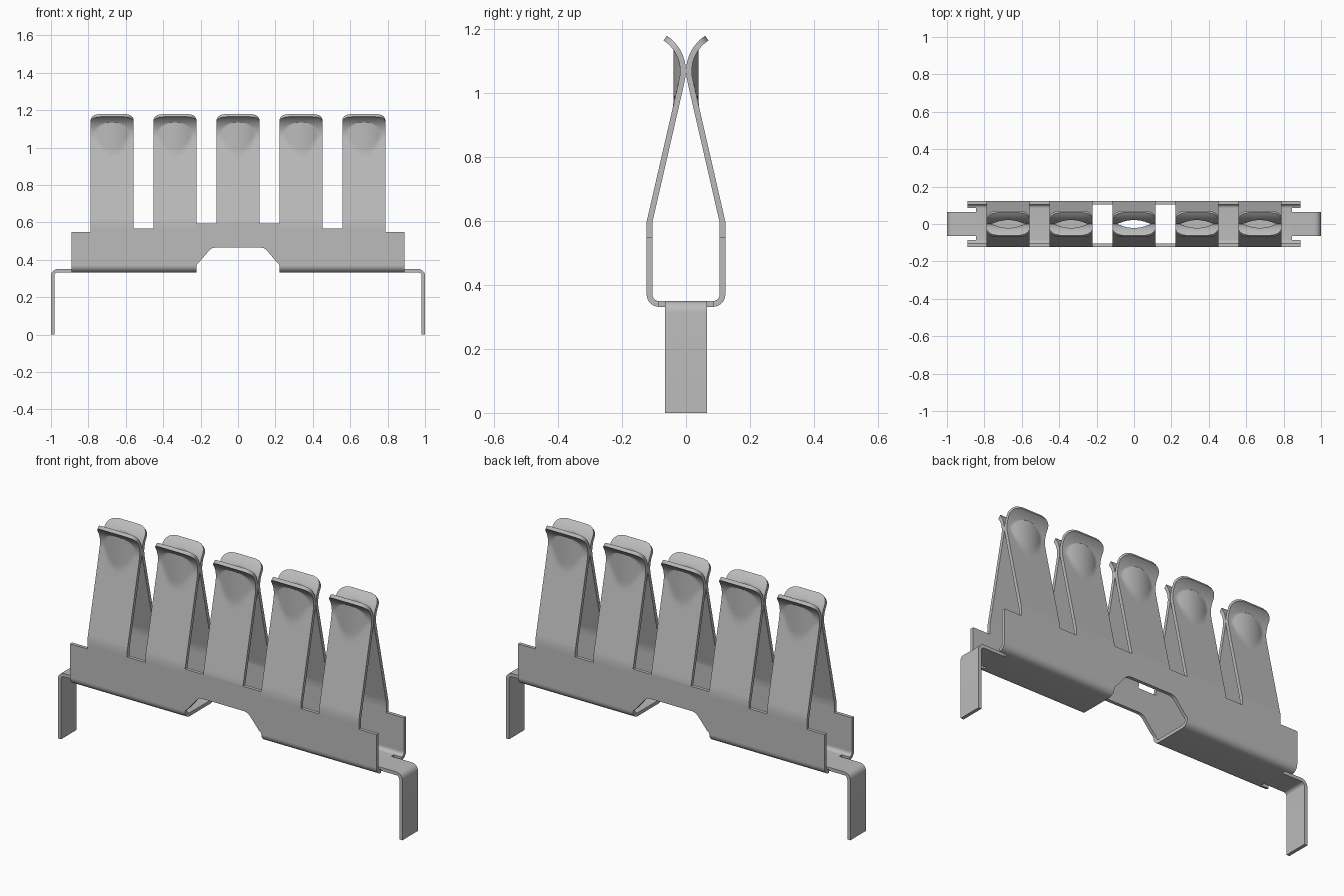
import bpy, bmesh
from math import sin, cos, pi, sqrt, radians

if "Cube" in bpy.data.objects:
    bpy.data.objects.remove(bpy.data.objects["Cube"])

steel = bpy.data.materials.new("grey_steel")
steel.use_nodes = True
GREY = (0.5, 0.5, 0.5, 1)
steel.diffuse_color = GREY
steel.node_tree.nodes["Principled BSDF"].inputs["Base Color"].default_value = GREY

T = 0.018            # sheet thickness
IN = 0.105           # inner face of the walls
FLOOR = 0.35         # top of the floor
BEND = 0.37          # height where the bottom bend meets the wall
HALF = 0.1155        # half width of a finger


def finish(name, bm, mirror="", thicken=False):
    """Turn a bmesh into an object, apply its modifiers and shade it."""
    me = bpy.data.meshes.new(name)
    bm.to_mesh(me)
    bm.free()
    me.materials.append(steel)
    ob = bpy.data.objects.new(name, me)
    bpy.context.collection.objects.link(ob)
    bpy.ops.object.select_all(action="DESELECT")
    ob.select_set(True)
    bpy.context.view_layer.objects.active = ob
    if thicken:
        m = ob.modifiers.new("Solidify", "SOLIDIFY")
        m.thickness, m.offset, m.use_even_offset = T, 1, True
    if mirror:
        m = ob.modifiers.new("Mirror", "MIRROR")
        m.use_axis = ("x" in mirror, "y" in mirror, False)
        m.use_mirror_merge = False
    for m in list(ob.modifiers):
        bpy.ops.object.modifier_apply(modifier=m.name)
    bpy.ops.object.shade_smooth_by_angle(angle=radians(35))
    return ob


def prism(name, pts, axis, a, b, mirror=""):
    """Extrude a flat outline along x (points are y,z) or y (points are x,z)."""
    bm = bmesh.new()
    rings = []
    for k in (a, b):
        rings.append([bm.verts.new((k, p, z) if axis == "x" else (p, k, z)) for p, z in pts])
    n = len(pts)
    bm.faces.new(rings[0])
    bm.faces.new(rings[1])
    for i in range(n):
        j = (i + 1) % n
        bm.faces.new((rings[0][i], rings[0][j], rings[1][j], rings[1][i]))
    bmesh.ops.recalc_face_normals(bm, faces=bm.faces)
    return finish(name, bm, mirror)


def arc(cx, cz, r, start, end, n=8):
    angles = [radians(start + (end - start) * i / n) for i in range(n + 1)]
    return [(cx + r * cos(t), cz + r * sin(t)) for t in angles]


# Side walls: stepped top edge, central cut-out below
half = [(0.122, 0.465), (0.14, 0.461), (0.155, 0.449), (0.207, 0.387), (0.218, 0.378),
        (0.222, BEND), (0.89, BEND), (0.89, 0.548), (0.788, 0.548), (0.788, 0.567),
        (0.222, 0.567), (0.222, 0.594)]
outline = half + [(-x, z) for x, z in reversed(half)]
prism("side_walls", outline, "y", IN, IN + T, "y")

# Floor with rounded bends, one channel each side of the cut-out
r_in = BEND - FLOOR
outer = arc(IN - r_in, BEND, r_in + T, 0, -90)
inner = arc(IN - r_in, BEND, r_in, -90, 0)
channel = outer + [(-y, z) for y, z in reversed(outer)] \
    + [(-y, z) for y, z in reversed(inner)] + inner
prism("floor_channels", channel, "x", 0.222, 0.845, "x")

# Bends run past the relief slots to the wall ends
prism("wall_end_bends", outer + inner, "x", 0.845, 0.89, "xy")

# Mounting legs folded down from the floor ends
R = 0.036
leg = [(0.845, FLOOR)] + arc(1 - R, FLOOR - R, R, 90, 0) + [(1, 0), (1 - T, 0)] \
    + arc(1 - R, FLOOR - R, R - T, 0, 90) + [(0.845, FLOOR - T)]
prism("mounting_legs", leg, "y", -0.065, 0.065, "x")


def finger_pair(name, cx, base):
    """Two facing spring fingers that pinch together, then flare out."""
    rad, mid, tip, low, corner = 0.131, 1.07, radians(57), radians(-12.9), 0.055
    knee = (IN, 0.597)
    y1, z1 = rad * (1 - cos(low)), mid + rad * sin(low)
    path = [(IN, base, HALF)]
    for i in range(20):
        f = i / 20
        path.append((knee[0] + (y1 - knee[0]) * f, knee[1] + (z1 - knee[1]) * f, HALF))
    n = 26
    for i in range(n + 1):
        a = low + (tip - low) * i / n
        d = min(rad * (tip - a), corner)
        w = HALF - corner + sqrt(max(0, corner ** 2 - (corner - d) ** 2))
        path.append((rad * (1 - cos(a)) + 0.0005, mid + rad * sin(a), w))
    bm = bmesh.new()
    cols = 20
    rows = []
    for y, z, w in path:
        row = []
        for c in range(cols + 1):
            x = w * (2 * c / cols - 1)
            # Cupped centre near the contact line
            cup = 0.021 * (1 - (x / 0.088) ** 2)
            row.append(bm.verts.new((cx + x, max(y, cup), z)))
        rows.append(row)
    for lo, hi in zip(rows, rows[1:]):
        for c in range(cols):
            bm.faces.new((lo[c + 1], lo[c], hi[c], hi[c + 1]))
    bm.normal_update()
    return finish(name, bm, "y", thicken=True)


# Five finger pairs along the channel
for i in range(-2, 3):
    finger_pair(f"spring_fingers_{i + 3}", i * 0.3365, 0.594 if i == 0 else 0.567)
